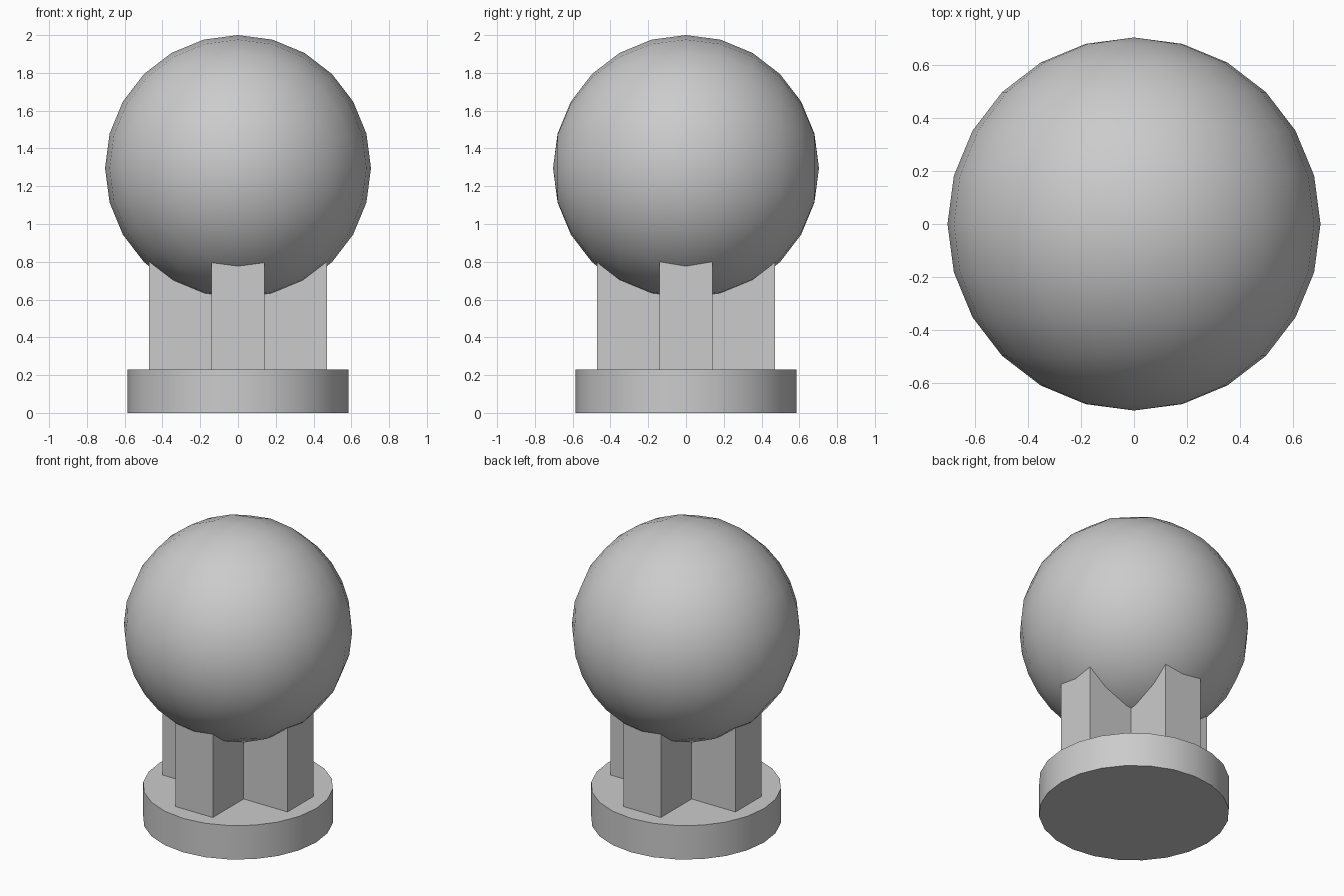
import bpy, bmesh, math
from mathutils import Matrix, Vector

cube = bpy.data.objects.get("Cube")
if cube:
    bpy.data.objects.remove(cube, do_unlink=True)

GREY = (0.6, 0.6, 0.6, 1.0)
grey = bpy.data.materials.new("plain_grey")
grey.use_nodes = True
grey.diffuse_color = GREY
grey.node_tree.nodes["Principled BSDF"].inputs["Base Color"].default_value = GREY


def add_object(name, bm, smooth_angle=None):
    """Turn a bmesh into a grey object, smoothing edges below smooth_angle."""
    bmesh.ops.recalc_face_normals(bm, faces=bm.faces)
    mesh = bpy.data.meshes.new(name)
    bm.to_mesh(mesh)
    bm.free()
    mesh.materials.append(grey)
    obj = bpy.data.objects.new(name, mesh)
    bpy.context.collection.objects.link(obj)
    if smooth_angle:
        bpy.ops.object.select_all(action="DESELECT")
        obj.select_set(True)
        bpy.context.view_layer.objects.active = obj
        bpy.ops.object.shade_smooth_by_angle(angle=math.radians(smooth_angle))
    return obj


SIDES = 24
BASE_R, BASE_H = 0.585, 0.23
ARM, HALF, POST_TOP = 0.47, 0.14, 0.92
BALL_R = 0.704

# Round base disc
bm = bmesh.new()
bmesh.ops.create_cone(bm, cap_ends=True, segments=SIDES, radius1=BASE_R,
                      radius2=BASE_R, depth=BASE_H,
                      matrix=Matrix.Translation((0, 0, BASE_H / 2)))
add_object("base", bm, 30)

# Cross-shaped post: one arm's three corners turned four times, then extruded
bm = bmesh.new()
corners = []
for turn in range(4):
    spin = Matrix.Rotation(turn * math.pi / 2, 3, "Z")
    for x, y in ((ARM, -HALF), (ARM, HALF), (HALF, HALF)):
        corners.append(bm.verts.new(spin @ Vector((x, y, BASE_H))))
profile = bm.faces.new(corners)
top = bmesh.ops.extrude_face_region(bm, geom=[profile], use_keep_orig=True)
bmesh.ops.translate(bm, vec=(0, 0, POST_TOP - BASE_H),
                    verts=[v for v in top["geom"] if isinstance(v, bmesh.types.BMVert)])
add_object("cross_post", bm)

# Ball resting in the cross, poles facing front and back
bm = bmesh.new()
bmesh.ops.create_uvsphere(bm, u_segments=SIDES, v_segments=SIDES // 2, radius=BALL_R,
                          matrix=Matrix.Translation((0, 0, 2 - BALL_R))
                          @ Matrix.Rotation(math.pi / 2, 4, "X"))
add_object("ball", bm, 40)
